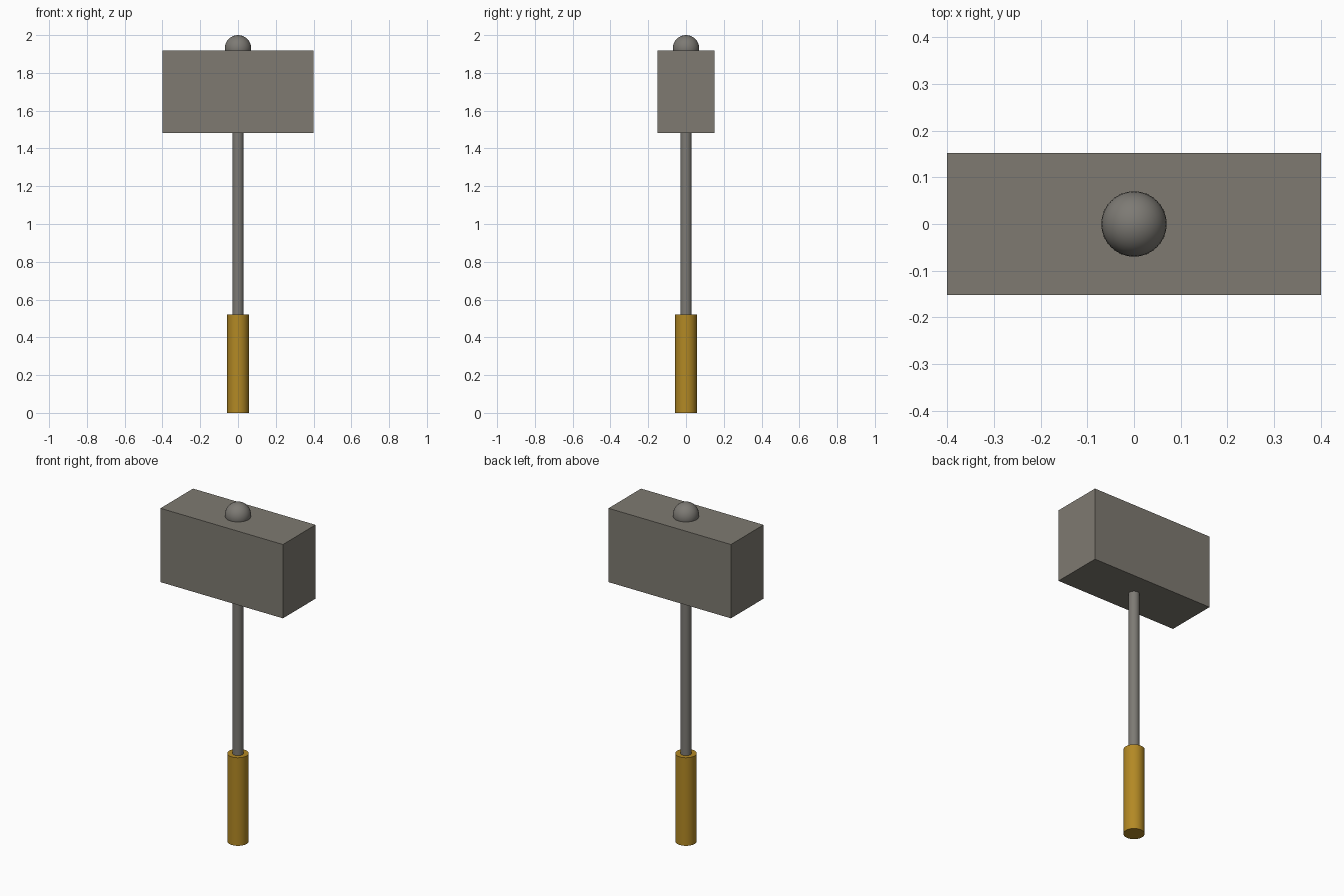
import bpy

if "Cube" in bpy.data.objects:
    bpy.data.objects.remove(bpy.data.objects["Cube"])


def material(name, rgb):
    m = bpy.data.materials.new(name)
    m.diffuse_color = (*rgb, 1)
    m.use_nodes = True
    m.node_tree.nodes["Principled BSDF"].inputs["Base Color"].default_value = m.diffuse_color
    return m


stone = material("warm grey stone", (0.21, 0.195, 0.165))
steel = material("grey steel", (0.205, 0.195, 0.175))
gold = material("golden leather", (0.45, 0.25, 0.018))


def finish(name, mat, smooth=True):
    ob = bpy.context.object
    ob.name = name
    ob.data.materials.append(mat)
    if smooth:
        bpy.ops.object.shade_smooth_by_angle()
    return ob


def rod(name, radius, z0, z1, mat):
    bpy.ops.mesh.primitive_cylinder_add(vertices=32, radius=radius, depth=z1 - z0,
                                        location=(0, 0, (z0 + z1) / 2))
    return finish(name, mat)


# Handle: wide grip with a thin shaft rising into the head
rod("grip", 0.057, 0, 0.52, gold)
rod("shaft", 0.03, 0.45, 1.55, steel)

# Block head
bpy.ops.mesh.primitive_cube_add(size=1, location=(0, 0, 1.70))
bpy.context.object.scale = (0.8, 0.304, 0.436)
bpy.ops.object.transform_apply(location=False, rotation=False, scale=True)
finish("head", stone, False)

# Round cap on top of the head
bpy.ops.mesh.primitive_uv_sphere_add(segments=32, ring_count=16, radius=0.07,
                                     location=(0, 0, 1.93))
finish("top_knob", steel)
